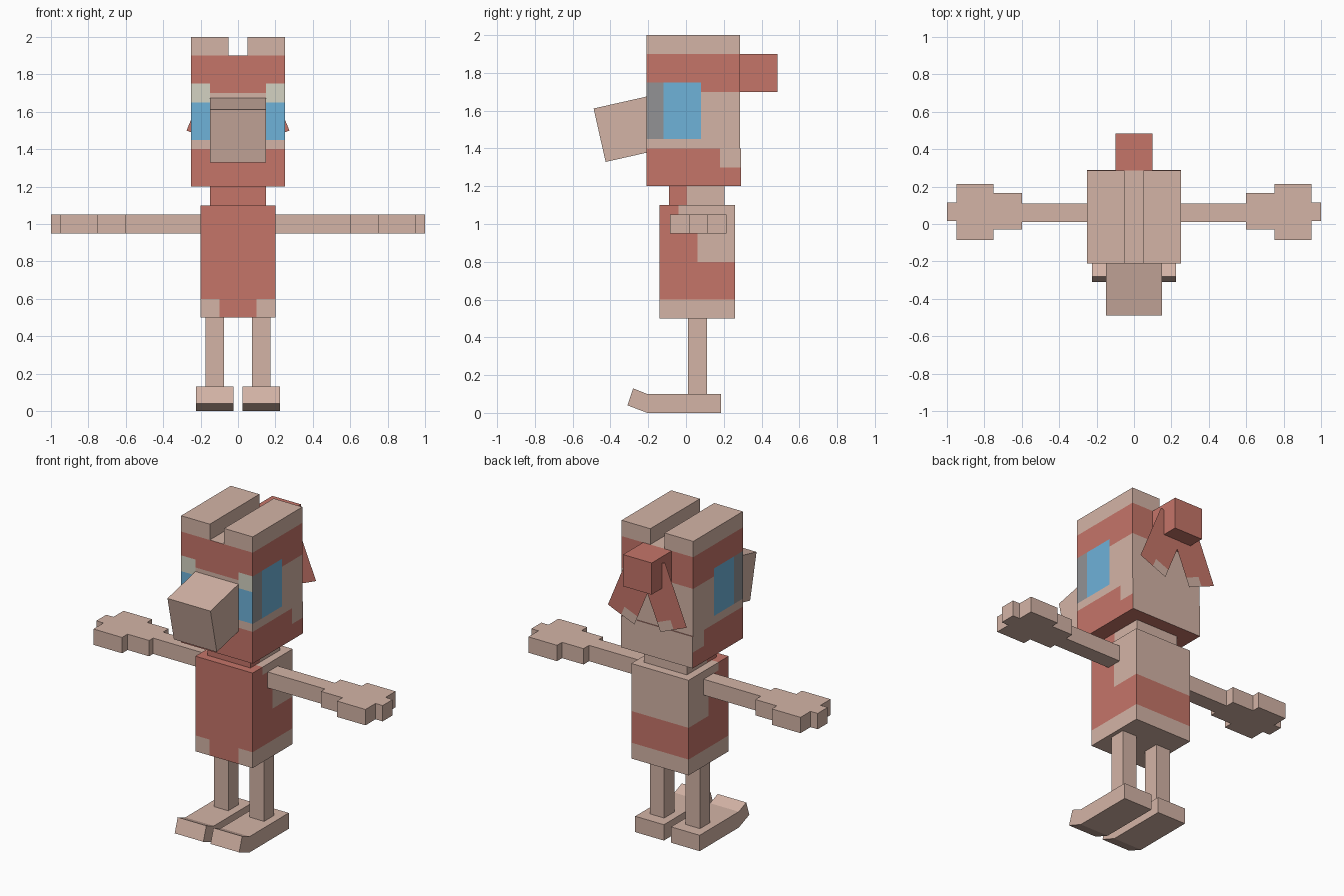
import bpy, bmesh, math
from mathutils import Vector, Matrix

old = bpy.data.objects.get("Cube")
if old:
    bpy.data.objects.remove(old)


def linear(v):
    v /= 255
    return v / 12.92 if v <= 0.04045 else ((v + 0.055) / 1.055) ** 2.4


def material(name, r, g, b):
    m = bpy.data.materials.new(name)
    m.use_nodes = True
    colour = (linear(r), linear(g), linear(b), 1)
    m.diffuse_color = colour
    m.node_tree.nodes["Principled BSDF"].inputs["Base Color"].default_value = colour
    return m


TAN, RED, BLUE, CREAM, GREY = range(5)
PALETTE = [
    material("tan", 212, 180, 166),
    material("brick red", 197, 117, 105),
    material("eye blue", 110, 178, 217),
    material("eye cream", 212, 210, 194),
    material("eye grey", 146, 146, 149),
]


def finish(name, bm, rule, closed=True):
    """Colour every face by a rule on its centre and normal, then add the object."""
    if closed:
        bmesh.ops.recalc_face_normals(bm, faces=bm.faces)
    bm.normal_update()
    for f in bm.faces:
        f.material_index = rule(f.calc_center_median(), f.normal) if callable(rule) else rule
    mesh = bpy.data.meshes.new(name)
    bm.to_mesh(mesh)
    bm.free()
    for m in PALETTE:
        mesh.materials.append(m)
    obj = bpy.data.objects.new(name, mesh)
    bpy.context.collection.objects.link(obj)


def box(name, xs, ys, zs, rule=TAN, cuts=((), (), ()), tilt=0):
    """Box between limits, sliced at the cut coordinates so colours can change there."""
    bm = bmesh.new()
    limits = (xs, ys, zs)
    centre = Vector([(a + b) / 2 for a, b in limits])
    size = Vector([b - a for a, b in limits])
    turn = Matrix.Rotation(math.radians(tilt), 4, 'X')
    bmesh.ops.create_cube(bm, size=1, matrix=Matrix.LocRotScale(centre, turn.to_quaternion(), size))
    for axis, values in enumerate(cuts):
        for v in values:
            co, no = Vector((0, 0, 0)), Vector((0, 0, 0))
            co[axis], no[axis] = v, 1
            bmesh.ops.bisect_plane(bm, geom=bm.verts[:] + bm.edges[:] + bm.faces[:],
                                   plane_co=co, plane_no=no)
    finish(name, bm, rule)


def prism(name, outline, direction):
    """Extrude a closed outline along a direction."""
    bm = bmesh.new()
    face = bm.faces.new([bm.verts.new(p) for p in outline])
    ext = bmesh.ops.extrude_face_region(bm, geom=[face], use_keep_orig=True)["geom"]
    verts = [g for g in ext if isinstance(g, bmesh.types.BMVert)]
    bmesh.ops.translate(bm, verts=verts, vec=direction)
    finish(name, bm, TAN)


# Head: eyes wrap round the front corners, red brow band
def head_rule(c, n):
    if n.z > 0.5:
        return TAN
    if n.y < -0.5:
        if abs(c.x) > 0.15 and 1.45 < c.z < 1.75:
            return BLUE if c.z < 1.65 else CREAM
    elif abs(n.x) > 0.5 and 1.45 < c.z < 1.75 and c.y < 0.08:
        return GREY if c.y < -0.12 else BLUE
    return RED if c.z > 1.7 else TAN


box("head", (-0.25, 0.25), (-0.21, 0.285), (1.4, 1.9), head_rule,
    ((-0.15, 0.15), (-0.12, 0.08), (1.45, 1.65, 1.7, 1.75)))


# Jaw: red, tan at the back
def jaw_rule(c, n):
    if n.y > 0.5 or (abs(n.x) > 0.5 and c.y > 0.18 and c.z > 1.3):
        return TAN
    return RED


box("jaw", (-0.25, 0.25), (-0.21, 0.29), (1.2, 1.4), jaw_rule, ((), (0.18,), (1.3,)))
box("muzzle", (-0.15, 0.15), (-0.461, -0.161), (1.358, 1.648), tilt=12.7)

# Knot at the back of the head
box("knot", (-0.1, 0.1), (0.285, 0.485), (1.7, 1.9), RED)

# Neck and body
box("neck", (-0.15, 0.15), (-0.09, 0.205), (1.1, 1.2),
    lambda c, n: TAN if c.y > 0.005 else RED, ((), (0.005,), ()))


def body_rule(c, n):
    if n.z < -0.5:
        return TAN
    if n.z > 0.5:
        return TAN if c.y > -0.04 else RED
    if n.y < -0.5:
        return TAN if c.z < 0.6 and abs(c.x) > 0.1 else RED
    if c.z < 0.6:
        return TAN
    if n.y > 0.5:
        return TAN if c.z > 0.8 else RED
    edge = -0.04 if c.z > 1.05 else 0.06
    return TAN if c.z > 0.8 and c.y > edge else RED


box("body", (-0.2, 0.2), (-0.14, 0.26), (0.5, 1.1), body_rule,
    ((-0.1, 0.1), (-0.04, 0.06), (0.6, 0.8, 1.05)))

# Steps along each arm: arm, wrist, palm, fingertip
ARM_STEPS = [(0.2, 0.6, 0.01, 0.11), (0.6, 0.75, -0.03, 0.165),
             (0.75, 0.95, -0.085, 0.215), (0.95, 1.0, 0.015, 0.115)]
TOE = [(-0.205, 0), (-0.31, 0.04), (-0.28, 0.13), (-0.205, 0.1)]

for side, s in (("left", 1), ("right", -1)):
    def span(a, b):
        return tuple(sorted((a * s, b * s)))

    # Crest block on top of the head
    box(side + "_crest", span(0.05, 0.25), (-0.21, 0.285), (1.9, 2.0))

    # Arm with hand
    front = [(x, y) for a, b, y, _ in ARM_STEPS for x in (a, b)]
    back = [(x, y) for a, b, _, y in reversed(ARM_STEPS) for x in (b, a)]
    prism(side + "_arm", [(x * s, y, 0.95) for x, y in front + back], (0, 0, 0.1))

    # Leg and foot with upturned toe
    box(side + "_leg", span(0.075, 0.175), (0.01, 0.11), (0.1, 0.5))
    box(side + "_foot", span(0.025, 0.225), (-0.205, 0.185), (0, 0.1))
    prism(side + "_toe", [(0.025 * s, y, z) for y, z in TOE], (0.2 * s, 0, 0))

    # Tail sheet hanging from the knot: red with a tan patch at the inner tip
    bm = bmesh.new()
    slant = math.radians(22.5)
    along = Vector((-math.sin(slant) * s, 0, math.cos(slant)))
    across = Vector((-math.cos(slant) * s, 0, -math.sin(slant)))
    corner = Vector((0.275 * s, 0.385 + 0.001 * s, 1.5))
    rows = [[bm.verts.new(corner + along * v + across * u) for u in (0, 0.1, 0.2)]
            for v in (0, 0.06, 0.4)]
    for low, high in zip(rows, rows[1:]):
        for i in range(2):
            bm.faces.new((low[i], low[i + 1], high[i + 1], high[i]))
    finish(side + "_tail", bm,
           lambda c, n: TAN if (c - corner).dot(along) < 0.06 and (c - corner).dot(across) > 0.1 else RED,
           closed=False)
